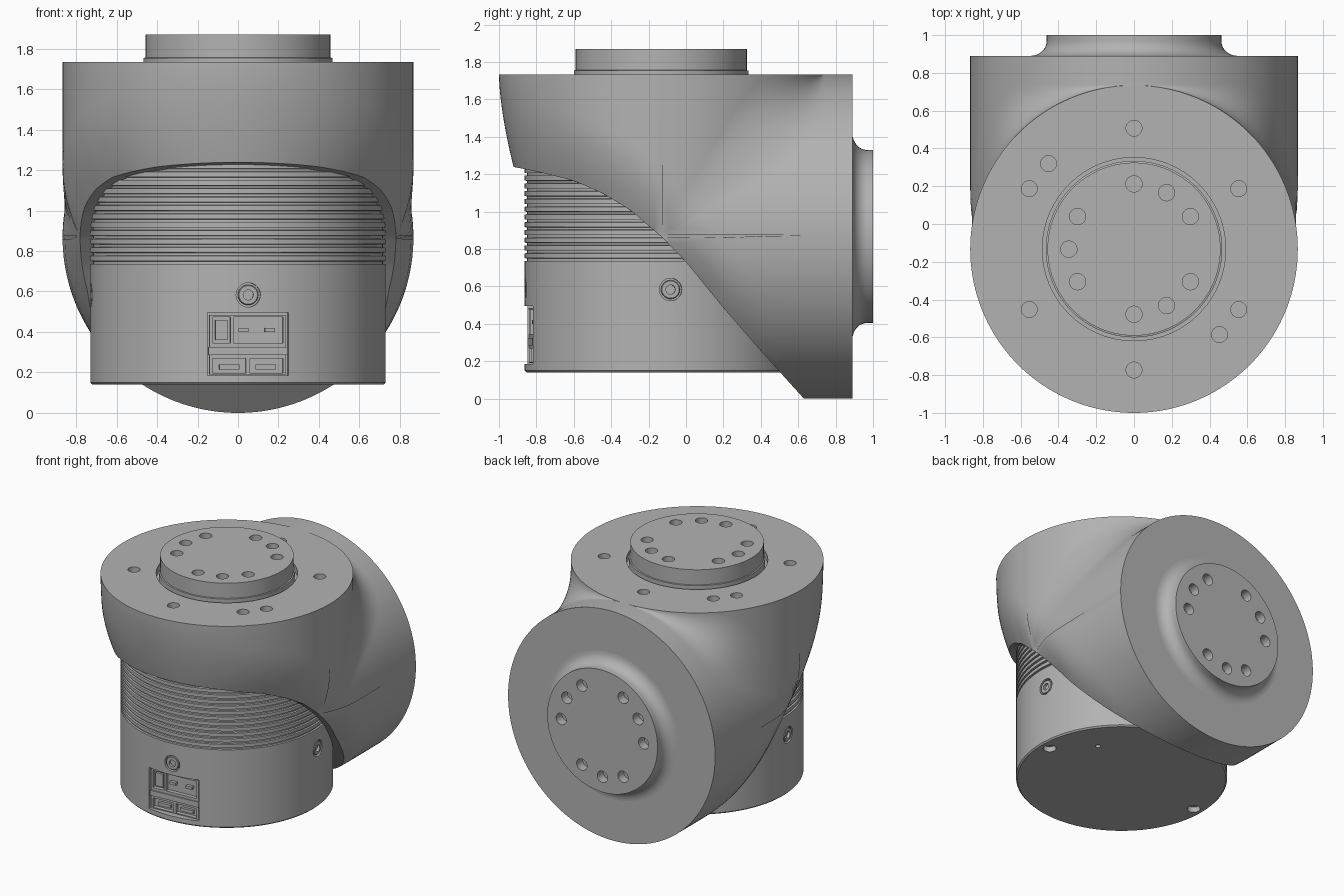
import bpy, bmesh
from math import sin, cos, pi, radians, sqrt
from mathutils import Matrix, Vector

cube = bpy.data.objects.get("Cube")
if cube:
    bpy.data.objects.remove(cube)

R = 0.867            # radius of both housing flanges
YC, ZC = -0.133, R   # vertical axis y, horizontal axis z
TOP, BACK = 2 * R, 0.89
BASE_R = 0.73
T, RX, RZ = Matrix.Translation, lambda d: Matrix.Rotation(radians(d), 4, 'X'), lambda d: Matrix.Rotation(radians(d), 4, 'Z')

grey = bpy.data.materials.new("light_grey_metal")
grey.use_nodes = True
grey.diffuse_color = (0.45, 0.45, 0.45, 1)
grey.node_tree.nodes["Principled BSDF"].inputs["Base Color"].default_value = (0.45, 0.45, 0.45, 1)


def finish(name, bm):
    bmesh.ops.remove_doubles(bm, verts=bm.verts, dist=1e-5)
    bmesh.ops.recalc_face_normals(bm, faces=bm.faces)
    me = bpy.data.meshes.new(name)
    bm.to_mesh(me)
    bm.free()
    me.materials.append(grey)
    ob = bpy.data.objects.new(name, me)
    bpy.context.collection.objects.link(ob)
    return ob


def activate(ob):
    bpy.ops.object.select_all(action='DESELECT')
    ob.select_set(True)
    bpy.context.view_layer.objects.active = ob


def smooth(ob, angle=30):
    activate(ob)
    bpy.ops.object.shade_smooth_by_angle(angle=radians(angle))


def skin(name, rings):
    """Join closed rings of equal length and cap both ends."""
    bm = bmesh.new()
    vs = [[bm.verts.new(p) for p in ring] for ring in rings]
    n = len(vs[0])
    for a, b in zip(vs, vs[1:]):
        for i in range(n):
            j = (i + 1) % n
            bm.faces.new((a[i], a[j], b[j], b[i]))
    bm.faces.new(vs[0])
    bm.faces.new(vs[-1])
    return finish(name, bm)


def lathe(name, profile, matrix, segs=96):
    rings = [[matrix @ Vector((r * cos(2 * pi * i / segs), r * sin(2 * pi * i / segs), z))
              for i in range(segs)] for r, z in profile]
    return skin(name, rings)


def drill(ob, holes=(), boxes=()):
    """Cut round holes (matrix, radius, depth) and box pockets (matrix, size)."""
    bm = bmesh.new()
    for m, r, depth in holes:
        bmesh.ops.create_cone(bm, cap_ends=True, segments=32 if r < 0.2 else 96,
                              radius1=r, radius2=r, depth=2 * depth, matrix=m)
    for m, size in boxes:
        bmesh.ops.create_cube(bm, size=1, matrix=m @ Matrix.Diagonal((*size, 1)))
    cutter = finish("cutter", bm)
    cutter.hide_render = True
    mod = ob.modifiers.new("cut", 'BOOLEAN')
    mod.operation, mod.solver, mod.object = 'DIFFERENCE', 'EXACT', cutter
    activate(ob)
    bpy.ops.object.modifier_apply(modifier=mod.name)
    bpy.data.objects.remove(cutter)


def polar(matrix, radius, angles):
    return [matrix @ RZ(a) @ T((radius, 0, 0)) for a in angles]


# Elbow housing: sections across x, skinned together
CUT = [(-1.2, 1.27), (-0.93, 1.24), (-0.8, 1.215), (-0.6, 1.165), (-0.45, 1.1), (-0.3, 1.01),
       (YC, ZC), (0, 0.73), (0.2, 0.485), (0.4, 0.255), (0.63, 0)]


def interp(pts, v):
    for (a, p), (b, q) in zip(pts, pts[1:]):
        if v <= b:
            return p + (q - p) * (v - a) / (b - a)
    return pts[-1][1]


def cut_z(y):
    return interp(CUT, y)


def cut_y(z):
    return interp([(q, p) for p, q in reversed(CUT)], z)


def front_y(w, z):
    lean = 0.09 * (max(0, TOP - z) / 0.494) ** 1.6
    return YC - w * (1 - min(lean, 0.14))


def run(p, q, n):
    return [(p[0] + (q[0] - p[0]) * i / n, p[1] + (q[1] - p[1]) * i / n) for i in range(n)]


def section(t):
    x, w = R * sin(t), R * cos(t)
    z0 = 1.2
    for _ in range(30):
        z0 = cut_z(front_y(w, z0))
    y0, y1 = front_y(w, z0), cut_y(ZC - w)
    # front wall, opening edge, underside
    pts = [(front_y(w, z), z) for _, z in run((0, TOP), (0, z0), 18)]
    pts += [(y, cut_z(y)) for y, _ in run((y0, 0), (y1, 0), 28)]
    pts += run((y1, ZC - w), (BACK, ZC - w), 10) + [(BACK, ZC - w)]
    # saddle blend between the two flanges
    a, b = max(R - w, 1e-7), 0.7 * w
    r = a * b / (a ** 3 + b ** 3) ** (1 / 3)
    cy, cz = YC + w + r, ZC + w + r
    pts += run((BACK, ZC + w), (cy, ZC + w), 10)
    pts += [(cy - r * sin(k * pi / 20), cz - r * cos(k * pi / 20)) for k in range(10)]
    pts += run((YC + w, cz), (YC + w, TOP), 10) + [(YC + w, TOP)]
    # tuck the sides in towards the base near the opening
    ring = []
    for y, z in pts:
        near = max(0, 1 - max(0, z - cut_z(y)) / 0.35) ** 2
        fade = min(1, max(0, (0.5 - y) / 0.4))
        ring.append(Vector((x * (1 - 0.1 * near * fade), y, z)))
    return ring


housing = skin("elbow_housing", [section(radians(89.5) * i / 44) for i in range(-44, 45)])
top = T((0, YC, TOP))
drill(housing, [(m, 0.042, 0.08) for m in polar(top, 0.64, (30, 90, 135, 150, 210, 270, 315, 330))]
      + [(top, 0.485, 0.05)])
smooth(housing)

# Output bosses with their bolt circles
top_boss = lathe("top_boss", [(0.467, -0.06), (0.467, 0.02), (0.458, 0.022), (0.458, 0.136)], top)
drill(top_boss, [(m @ T((0, 0, 0.136)), 0.043, 0.07)
                 for m in polar(top, 0.345, (30, 60, 90, 150, 180, 210, 270, 300, 330))])
smooth(top_boss)

back = T((0, BACK, ZC)) @ RX(-90)
fillet = [(0.55 - 0.088 * sin(a), 0.08 - 0.08 * cos(a)) for a in [k * pi / 16 for k in range(9)]]
back_boss = lathe("back_boss", [(0.55, -0.03)] + fillet + [(0.462, 0.11)], back)
drill(back_boss, [(m @ T((0, 0, 0.11)), 0.043, 0.07)
                  for m in polar(back, 0.345, (0, -30, -60, -120, -150, -180, -240, -270, -300))])
smooth(back_boss)

# Ribbed base
profile = [(BASE_R - 0.01, 0.14), (BASE_R, 0.15)]
for i in range(12):
    z = 0.735 + 0.0415 * i
    profile += [(BASE_R, z), (BASE_R - 0.013, z + 0.002), (BASE_R - 0.013, z + 0.014), (BASE_R, z + 0.016)]
profile += [(BASE_R, 1.3)]
base = lathe("ribbed_base", profile, T((0, YC, 0)), 128)

axis = T((0, YC, 0)) @ RZ(4)
seats = [axis @ RZ(a) @ T((0, -BASE_R, 0.583)) @ RX(90) for a in (0, 90, -90)]
under = T((0, YC, 0.14))
drill(base, [(m, 0.06, 0.03) for m in seats]
      + [(m, 0.045, 0.04) for m in polar(under, 0.65, (0, 180))]
      + [(m, 0.018, 0.04) for m in polar(under, 0.48, (30,))],
      [(axis @ T((0, -0.7, 0.34)), (0.4, 0.1, 0.31))])
smooth(base)

# Side screws
for m, side in zip(seats, ("front", "left", "right")):
    screw = lathe(side + "_screw", [(0.05, -0.035), (0.05, -0.006), (0.046, -0.002),
                                    (0.025, -0.002), (0.025, -0.02)], m, 32)
    smooth(screw)


# Connector panel
def block(name, x0, x1, z0, z1, r0, r1):
    bm = bmesh.new()
    m = axis @ T(((x0 + x1) / 2, -(r0 + r1) / 2, (z0 + z1) / 2))
    bmesh.ops.create_cube(bm, size=1, matrix=m @ Matrix.Diagonal((x1 - x0, r1 - r0, z1 - z0, 1)))
    return finish(name, bm)


def pocket(x0, x1, z0, z1):
    return axis @ T(((x0 + x1) / 2, -0.7, (z0 + z1) / 2)), (x1 - x0, 0.07, z1 - z0)


panel = block("connector_panel", -0.19, 0.19, 0.19, 0.485, 0.64, 0.695)
drill(panel, boxes=[pocket(-0.175, -0.085, 0.345, 0.475), pocket(-0.07, 0.175, 0.345, 0.475),
                    pocket(-0.175, -0.01, 0.197, 0.268), pocket(0.01, 0.175, 0.197, 0.268)])
block("panel_ledge", -0.195, 0.195, 0.285, 0.325, 0.66, 0.703)
block("rocker_switch", -0.16, -0.1, 0.36, 0.46, 0.65, 0.685)
for x in (-0.02, 0.11):
    block("socket_pin", x - 0.025, x + 0.025, 0.4, 0.42, 0.65, 0.69)
for x in (-0.09, 0.09):
    block("port_tongue", x - 0.05, x + 0.05, 0.215, 0.24, 0.65, 0.685)
